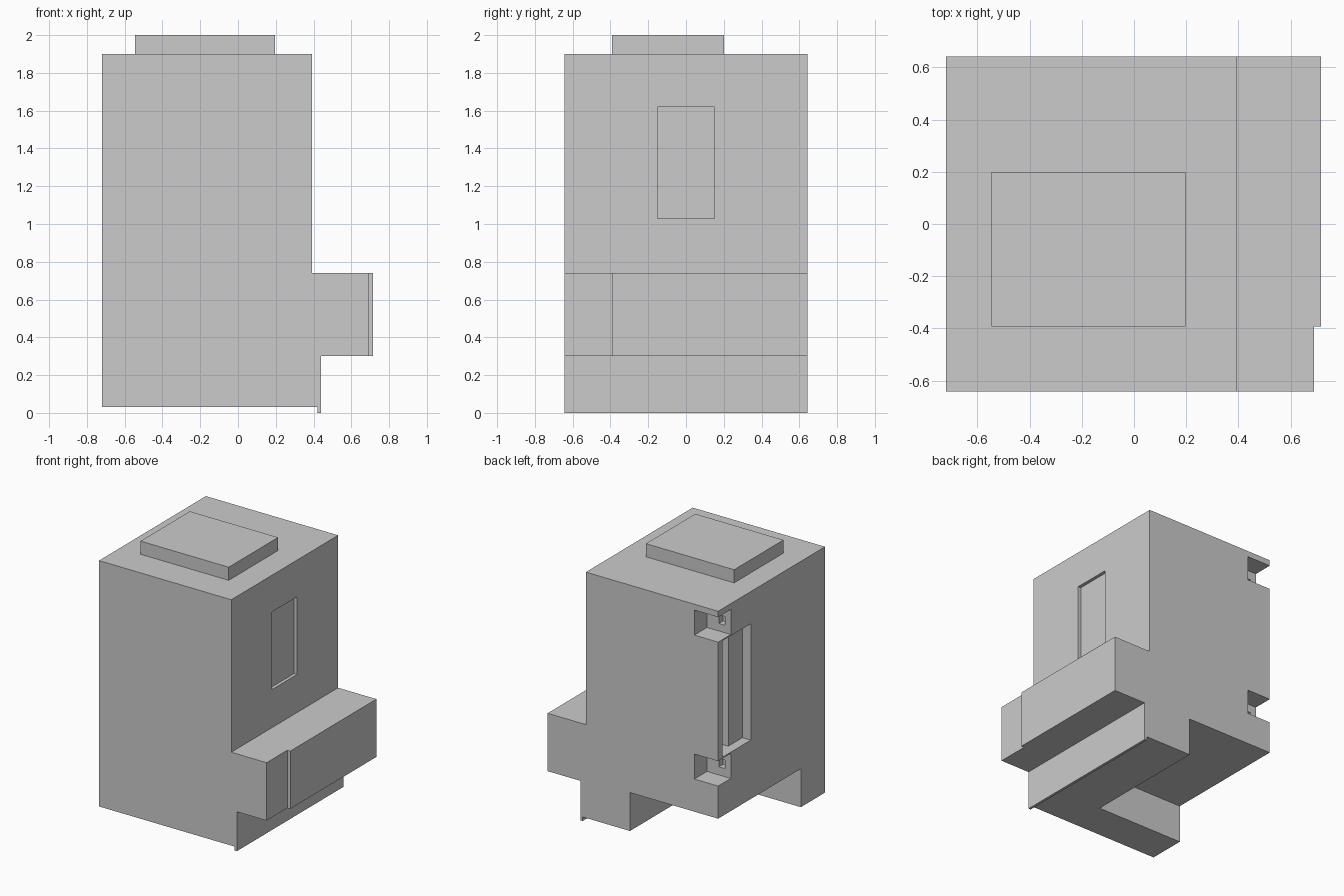
import bpy, bmesh

if "Cube" in bpy.data.objects:
    bpy.data.objects.remove(bpy.data.objects["Cube"])


def make_object(name, bm):
    bmesh.ops.recalc_face_normals(bm, faces=bm.faces)
    mesh = bpy.data.meshes.new(name)
    bm.to_mesh(mesh)
    bm.free()
    obj = bpy.data.objects.new(name, mesh)
    bpy.context.collection.objects.link(obj)
    return obj


def box(name, x, y, z):
    bm = bmesh.new()
    bmesh.ops.create_cube(bm, size=1)
    for v in bm.verts:
        for i, (lo, hi) in enumerate((x, y, z)):
            v.co[i] = hi if v.co[i] > 0 else lo
    return make_object(name, bm)


def extrude_profile(name, points, y0, y1):
    bm = bmesh.new()
    face = bm.faces.new([bm.verts.new((x, y0, z)) for x, z in points])
    moved = bmesh.ops.extrude_face_region(bm, geom=[face])["geom"]
    verts = [g for g in moved if isinstance(g, bmesh.types.BMVert)]
    bmesh.ops.translate(bm, verts=verts, vec=(0, y1 - y0, 0))
    return make_object(name, bm)


def cut(target, name, x, y, z):
    cutter = box(name, x, y, z)
    cutter.hide_render = True
    mod = target.modifiers.new(name, 'BOOLEAN')
    mod.operation = 'DIFFERENCE'
    mod.solver = 'EXACT'
    mod.object = cutter
    bpy.context.view_layer.objects.active = target
    bpy.ops.object.modifier_apply(modifier=name)
    bpy.data.objects.remove(cutter)


# Main body with projecting shelf and bottom lip, from its front silhouette
body = extrude_profile("body", [
    (-0.72, 0.03), (0.42, 0.03), (0.42, 0), (0.44, 0), (0.44, 0.30),
    (0.715, 0.30), (0.715, 0.74), (0.393, 0.74), (0.393, 1.9), (-0.72, 1.9),
], -0.642, 0.642)

# Set-back front part of the shelf, and shallow window in the right face
cut(body, "shelf_step", (0.69, 0.9), (-0.8, -0.393), (0.2, 0.9))
cut(body, "window", (0.368, 0.6), (-0.15, 0.15), (1.03, 1.62))

# Open underside, leaving an L-shaped foot
cut(body, "underside", (-0.9, 0.022), (-0.352, 0.9), (-0.1, 0.322))

# Grip recess beside the back left corner, deeper behind the corner bar
cut(body, "grip_recess", (-0.9, -0.65), (0.25, 0.592), (0.77, 1.655))
cut(body, "grip_channel", (-0.9, -0.59), (0.42, 0.592), (0.77, 1.655))

# Corner notches at both ends of the bar, each with a small socket
for end, z0, z1, zs in (("upper", 1.665, 1.855, 1.755), ("lower", 0.57, 0.76, 0.665)):
    cut(body, end + "_notch", (-0.9, -0.52), (0.49, 0.9), (z0, z1))
    cut(body, end + "_socket", (-0.67, -0.62), (0.44, 0.55), (zs - 0.033, zs + 0.033))

# Raised plate on the top
box("top_plate", (-0.545, 0.197), (-0.393, 0.2), (1.9, 2.0))
